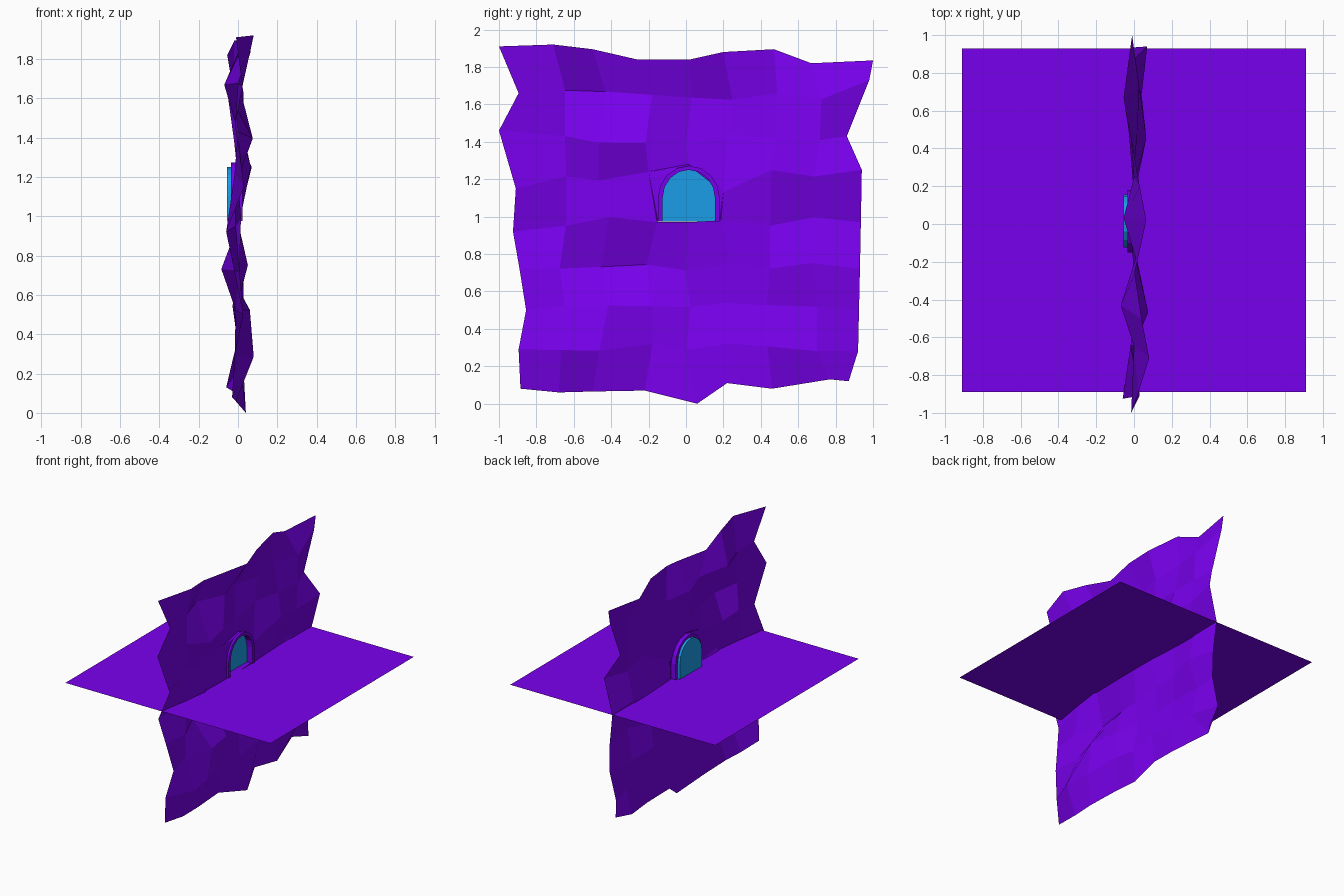
import bpy, bmesh, math, random

if "Cube" in bpy.data.objects:
    bpy.data.objects.remove(bpy.data.objects["Cube"])

random.seed(4)


def material(name, color):
    m = bpy.data.materials.new(name)
    m.diffuse_color = (*color, 1)
    m.use_nodes = True
    m.node_tree.nodes["Principled BSDF"].inputs["Base Color"].default_value = m.diffuse_color
    return m


PURPLE = material("purple", (0.19, 0.0, 0.85))
BLUE = material("blue", (0.01, 0.34, 0.8))


def finish(name, bm, mat):
    me = bpy.data.meshes.new(name)
    bm.to_mesh(me)
    bm.free()
    me.materials.append(mat)
    ob = bpy.data.objects.new(name, me)
    bpy.context.collection.objects.link(ob)
    return ob


CY, BASE, SPRING = 0.015, 0.975, 1.10


def arch(half, top, n=8):
    """Arch outline in (y, z), from the left foot over the top to the right foot."""
    pts = [(CY - half, BASE)]
    for i in range(n + 1):
        a = math.pi * (1 - i / n)
        pts.append((CY + half * math.cos(a), SPRING + (top - SPRING) * math.sin(a)))
    return pts + [(CY + half, BASE)]


# Rock wall: 8 x 8 jittered sheet with a ragged (y, z) outline
TOP = [(-1, 1.91), (-.71, 1.92), (-.5, 1.895), (-.26, 1.84), (.02, 1.84),
       (.2, 1.88), (.47, 1.895), (.67, 1.82), (1, 1.835)]
BOTTOM = [(-.885, .08), (-.68, .06), (-.5, .065), (-.22, .07), (.06, 0),
          (.22, .11), (.46, .08), (.77, .13), (.87, .12)]
LEFT = [(-.895, .29), (-.855, .5), (-.89, .72), (-.925, .92), (-.91, 1.15), (-1, 1.46), (-.895, 1.66)]
RIGHT = [(.92, .28), (.925, .5), (.93, .72), (.935, .97), (.94, 1.25), (.86, 1.43), (.98, 1.73)]
ROWS = [.08, .3, .52, .74, .98, 1.22, 1.41, 1.65, 1.88]
COLS = [-.9, -.67, -.44, -.2, .02, .22, .46, .7, .92]
# (row, column): x, y, z for the corners round the doorway
DOORWAY = {(4, 3): (.01, -.155, .97), (4, 4): (.01, CY, .97), (4, 5): (.01, .185, .98),
           (5, 3): (-.005, -.2, 1.24), (5, 4): (-.005, CY, 1.28), (5, 5): (0, .2, 1.13)}
# Depth x of the bumps and hollows, by (row, column)
DEPTH = {(8, 0): -.01, (8, 1): .08, (8, 2): .04, (8, 4): .065, (8, 5): .03, (8, 7): -.055, (8, 8): -.01,
         (7, 1): 0, (7, 2): -.07, (7, 4): -.055, (7, 5): .0, (7, 8): -.01,
         (6, 2): .075, (6, 4): -.02, (6, 7): .03, (5, 0): .03, (5, 2): .0, (5, 6): .065, (5, 7): .04, (5, 8): .07,
         (4, 0): -.06, (4, 2): .015, (4, 6): -.01, (4, 7): -.01, (4, 8): 0,
         (3, 2): -.085, (3, 3): -.06, (3, 4): -.02, (3, 7): .05, (2, 2): .06, (2, 3): .02,
         (1, 1): .08, (1, 2): .05, (1, 7): .04, (0, 0): -.03, (0, 1): -.01, (0, 4): .04, (0, 7): -.06}

bm = bmesh.new()
grid = {}
for r in range(9):
    for c in range(9):
        if r == 8:
            y, z = TOP[c]
        elif r == 0:
            y, z = BOTTOM[c]
        elif c == 0:
            y, z = LEFT[r - 1]
        elif c == 8:
            y, z = RIGHT[r - 1]
        else:
            y = COLS[c] + random.uniform(-.03, .03)
            z = ROWS[r] + random.uniform(-.03, .03)
        x = DEPTH.get((r, c), random.uniform(-.03, .03))
        if (r, c) in DOORWAY:
            x, y, z = DOORWAY[r, c]
        grid[r, c] = bm.verts.new((x, y, z))
for r in range(8):
    for c in range(8):
        if r == 4 and c in (3, 4):
            continue
        bm.faces.new((grid[r, c], grid[r, c + 1], grid[r + 1, c + 1], grid[r + 1, c]))

# Wall surface between the doorway cells and the arch
ring = [bm.verts.new((.005, y, z)) for y, z in arch(.165, 1.272)]
mid = len(ring) // 2
for i in range(len(ring) - 1):
    corner = grid[5, 3] if i < mid else grid[5, 5]
    bm.faces.new((corner, ring[i], ring[i + 1]))
bm.faces.new((grid[5, 3], ring[mid], grid[5, 4]))
bm.faces.new((grid[5, 4], ring[mid], grid[5, 5]))
bm.faces.new((grid[4, 3], ring[0], grid[5, 3]))
bm.faces.new((grid[4, 5], grid[5, 5], ring[-1]))
bmesh.ops.recalc_face_normals(bm, faces=bm.faces)
if sum(f.normal.x for f in bm.faces) < 0:
    bmesh.ops.reverse_faces(bm, faces=bm.faces)
finish("rock_wall", bm, PURPLE)

# Flat floor crossing the wall
bm = bmesh.new()
bm.faces.new([bm.verts.new(p) for p in
              ((-.91, -.89, .97), (.91, -.89, .97), (.91, .93, .97), (-.91, .93, .97))])
finish("floor", bm, PURPLE)

# Arched door frame
bm = bmesh.new()
loops = [[bm.verts.new((x, y, z)) for y, z in arch(h, t)]
         for x, h, t in ((-.035, .165, 1.272), (.022, .165, 1.272),
                         (.022, .14, 1.25), (-.035, .14, 1.25))]
for k in range(4):
    a, b = loops[k], loops[(k + 1) % 4]
    for i in range(len(a) - 1):
        bm.faces.new((a[i], a[i + 1], b[i + 1], b[i]))
for e in (0, -1):
    bm.faces.new([lp[e] for lp in loops])
bmesh.ops.recalc_face_normals(bm, faces=bm.faces)
finish("door_frame", bm, PURPLE)

# Two door leaves meeting in the middle
outline = arch(.14, 1.25)
half = len(outline) // 2
for side, pts in (("left", outline[:half + 1] + [(CY, BASE)]),
                  ("right", [(CY, BASE)] + outline[half:])):
    bm = bmesh.new()
    face = bm.faces.new([bm.verts.new((-.055, y, z)) for y, z in pts])
    ext = bmesh.ops.extrude_face_region(bm, geom=[face], use_keep_orig=True)
    for g in ext["geom"]:
        if isinstance(g, bmesh.types.BMVert):
            g.co.x = -.03
    bmesh.ops.recalc_face_normals(bm, faces=bm.faces)
    finish("door_leaf_" + side, bm, BLUE)
